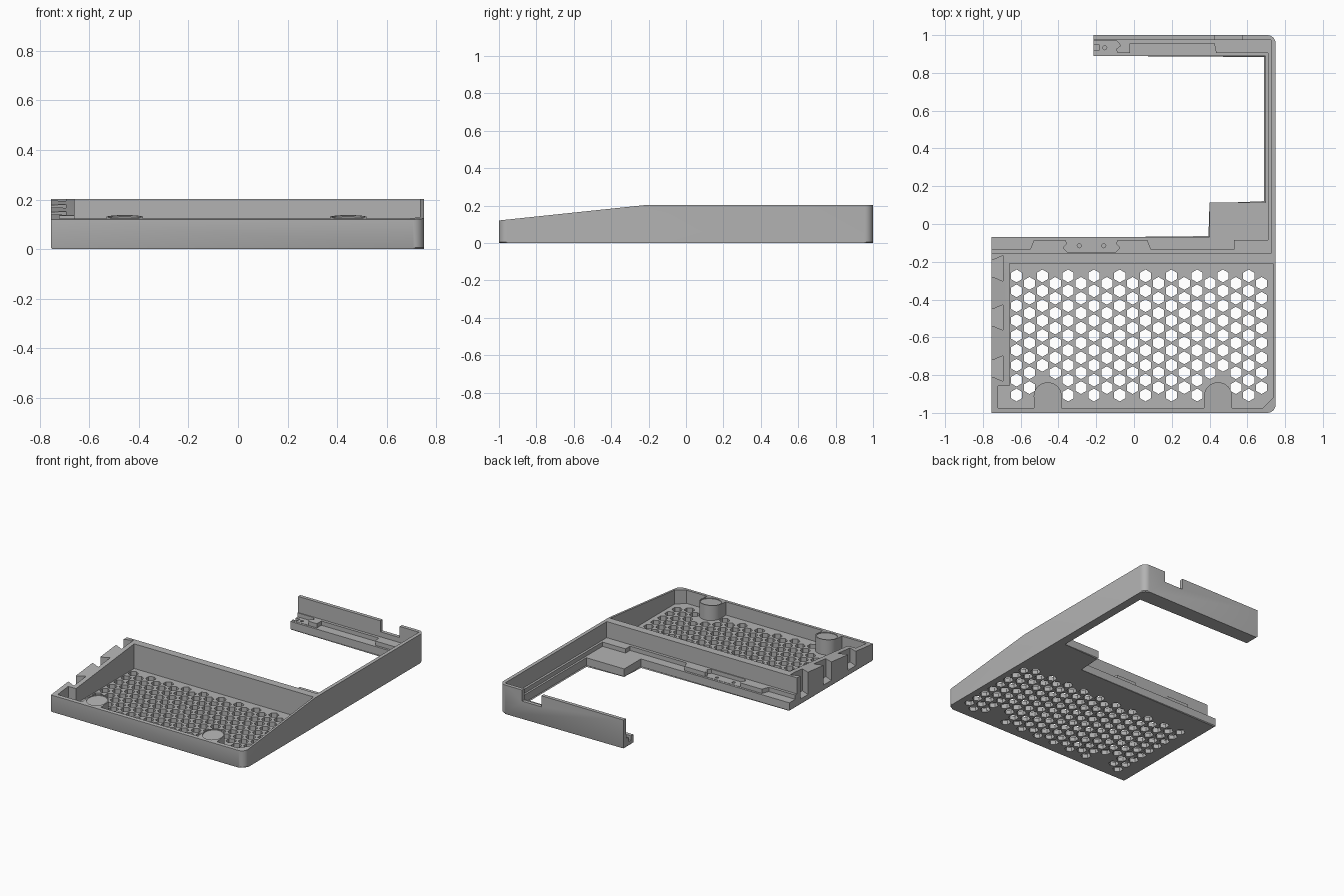
import bpy, bmesh, math

if "Cube" in bpy.data.objects:
    bpy.data.objects.remove(bpy.data.objects["Cube"])

grey = bpy.data.materials.new("plain grey")
grey.diffuse_color = (0.45, 0.45, 0.45, 1)
grey.use_nodes = True
grey.node_tree.nodes["Principled BSDF"].inputs["Base Color"].default_value = grey.diffuse_color


def prism(name, outlines, z0, z1, chamfer=0.0):
    """Extrude one or more counter-clockwise outlines from z0 to z1."""
    bm = bmesh.new()
    for pts in outlines:
        low = [bm.verts.new((x, y, z0)) for x, y in pts]
        high = [bm.verts.new((x, y, z1)) for x, y in pts]
        bm.faces.new(low[::-1])
        bm.faces.new(high)
        n = len(pts)
        for i in range(n):
            j = (i + 1) % n
            bm.faces.new((low[i], low[j], high[j], high[i]))
    if chamfer:
        edges = [e for e in bm.edges if all(v.co.z == z0 for v in e.verts)]
        bmesh.ops.bevel(bm, geom=edges, offset=chamfer, segments=1, affect='EDGES')
    bmesh.ops.recalc_face_normals(bm, faces=bm.faces[:])
    mesh = bpy.data.meshes.new(name)
    bm.to_mesh(mesh)
    bm.free()
    mesh.materials.append(grey)
    ob = bpy.data.objects.new(name, mesh)
    bpy.context.collection.objects.link(ob)
    return ob


def rect(x0, x1, y0, y1):
    return [(x0, y0), (x1, y0), (x1, y1), (x0, y1)]


def ring(cx, cy, r, n, start=0.0, sweep=2 * math.pi, closed=True):
    steps = n if closed else n - 1
    return [(cx + r * math.cos(start + sweep * i / steps),
             cy + r * math.sin(start + sweep * i / steps)) for i in range(n)]


def combine(body, tool, operation='DIFFERENCE'):
    mod = body.modifiers.new("shape", 'BOOLEAN')
    mod.operation, mod.solver, mod.object = operation, 'EXACT', tool
    bpy.context.view_layer.objects.active = body
    bpy.ops.object.modifier_apply(modifier=mod.name)
    bpy.data.objects.remove(tool, do_unlink=True)


def cut(outlines, z0, z1=0.4):
    combine(frame, prism("cutter", outlines, z0, z1))


# Whole footprint: tray, side rail, corner pad and rear arm
R = 0.045
outline = ([(-0.755, -1)]
           + ring(0.75 - R, -1 + R, R, 8, -math.pi / 2, math.pi / 2, False)
           + ring(0.75 - R, 1 - R, R, 8, 0, math.pi / 2, False)
           + [(-0.215, 1), (-0.215, 0.89), (0.695, 0.89), (0.695, 0.115),
              (0.4, 0.115), (0.4, -0.07), (-0.755, -0.07)])
frame = prism("corner_frame", [outline], 0, 0.203, 0.006)

# Tray pocket with the chamfered front corner and the stepped left wall
cut([[(-0.72, -0.975), (0.68, -0.975), (0.735, -0.92), (0.735, -0.21),
      (-0.66, -0.21), (-0.66, -0.857), (-0.72, -0.857)]], 0.03)

# Step behind the divider wall, then the lower ledge with raised tabs
cut([rect(-0.9, 0.725, -0.155, 0.975)], 0.09)
cut([[(-0.9, -0.135), (-0.55, -0.135), (-0.53, -0.085), (0.07, -0.085),
      (0.09, -0.135), (0.53, -0.135), (0.53, -0.085), (0.709, -0.085),
      (0.709, 0.905), (0.435, 0.905), (0.425, 0.955), (-0.02, 0.955),
      (-0.02, 0.905), (-0.9, 0.905)]], 0.06)

# Dog-bone joint pockets and their pin holes
cut([[(-0.355, -0.148), (-0.095, -0.148), (-0.075, -0.125), (-0.095, -0.105),
      (-0.085, -0.08), (-0.365, -0.08), (-0.355, -0.105), (-0.375, -0.125)]], 0.062)
cut([[(-0.3, 0.9), (-0.085, 0.9), (-0.095, 0.925), (-0.07, 0.945),
      (-0.09, 0.969), (-0.3, 0.969)]], 0.062)
cut([ring(x, y, 0.011, 12) for x, y in
     [(-0.29, -0.115), (-0.16, -0.115), (-0.155, 0.933)]], 0.03)
cut([rect(-0.3, -0.182, 0.92, 0.948)], 0.03)

# Cable notch in the rear wall
cut([rect(0.425, 0.575, 0.96, 1.1)], 0.125)

# Dovetail slots in the left wall
cut([[(-0.8, y - 0.04), (-0.745, y - 0.045), (-0.693, y - 0.068),
      (-0.693, y + 0.068), (-0.745, y + 0.045), (-0.8, y + 0.04)]
     for y in (-0.235, -0.495, -0.765)], 0.04)

# Honeycomb ventilation holes, leaving room for the two posts
posts = [(-0.457, -0.912), (0.445, -0.912)]
holes = []
for col in range(20):
    odd = col % 2
    for row in range(9 - odd):
        x, y = -0.622 + 0.0683 * col, -0.275 - 0.0394 * odd - 0.0788 * row
        if all(math.hypot(x - px, y - py) > 0.1 for px, py in posts):
            holes.append(ring(x, y, 0.034, 6, math.pi / 2))
cut(holes, -0.1, 0.1)

# Round posts joined to the front wall
for px, py in posts:
    combine(frame, prism("post", [ring(px, py, 0.074, 40)], 0.012, 0.19), 'UNION')
    combine(frame, prism("post_web", [rect(px - 0.0735, px + 0.0735, -0.99, py)],
                         0.014, 0.185), 'UNION')

# Sloping top over the front tray
wedge = prism("slope_cutter", [[(-1.1, 0.11), (-0.215, 0.203),
                                (-0.215, 0.4), (-1.1, 0.4)]], -1, 1)
for v in wedge.data.vertices:
    v.co = (v.co.z, v.co.x, v.co.y)
combine(frame, wedge)

# Shallow round seats in the post tops, parallel to the slope
seats = prism("seat_cutter", [ring(px, py, 0.067, 40) for px, py in posts], 0, 0.3)
for v in seats.data.vertices:
    if v.co.z < 0.1:
        v.co.z = 0.115 + (v.co.y + 1) * 0.105
combine(frame, seats)

bpy.ops.object.select_all(action='DESELECT')
frame.select_set(True)
bpy.context.view_layer.objects.active = frame
bpy.ops.object.shade_smooth_by_angle(angle=math.radians(28))
